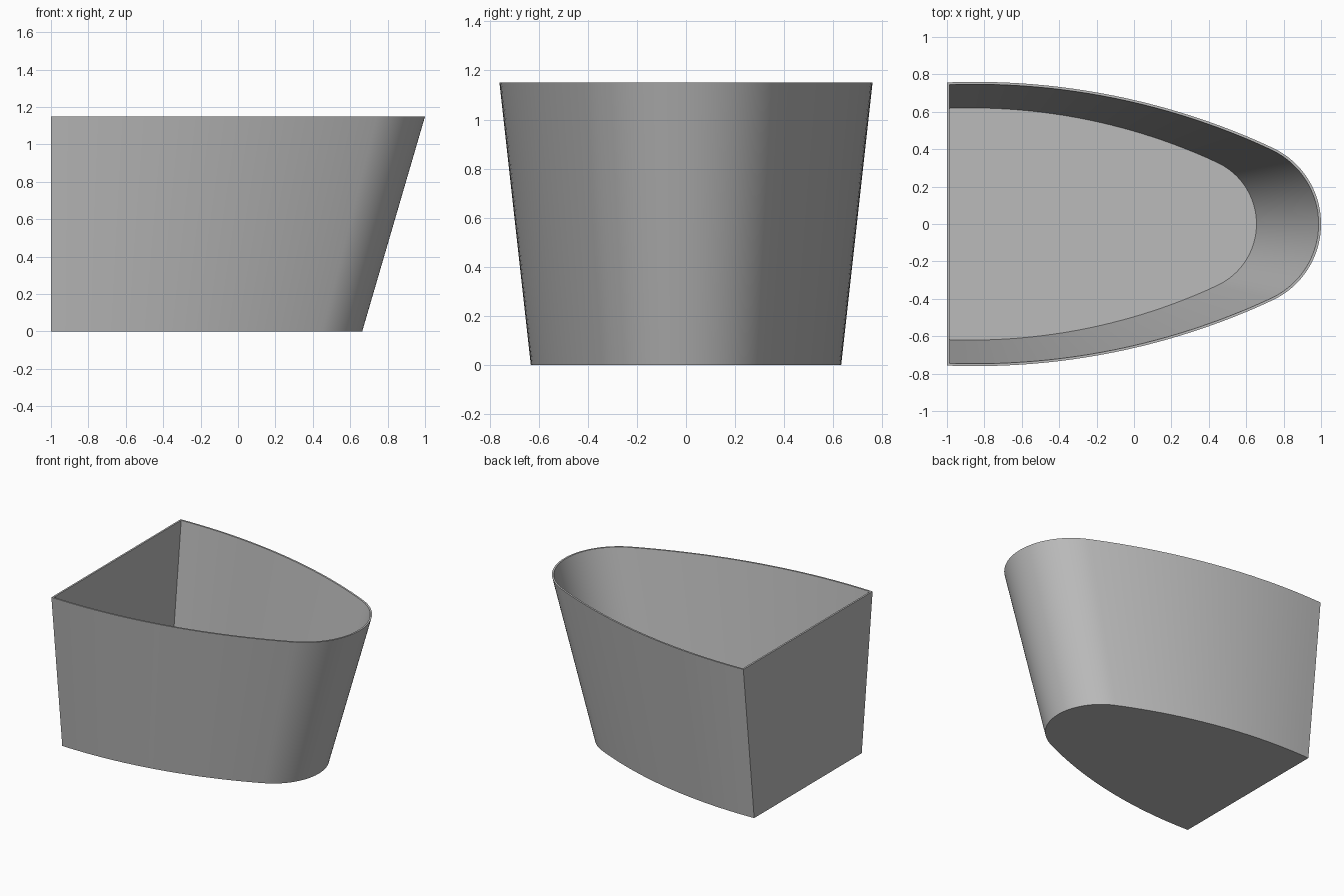
import bpy
import bmesh
from math import asin, sin, cos, pi, radians

cube = bpy.data.objects.get("Cube")
if cube:
    bpy.data.objects.remove(cube, do_unlink=True)

HEIGHT = 1.15
WALL = 0.013
BASE_SCALE = 0.832      # floor outline relative to the rim
BACK = -1.0
NOSE_R, SIDE_R = 0.45, 3.77
HALF_WIDTH, APEX_X = 0.76, -0.85


def outline(z, inset):
    """Back corner, long side arc, round nose, then the mirrored side."""
    s = BASE_SCALE + (1 - BASE_SCALE) * z / HEIGHT
    nose_x = BACK + s * (1 - NOSE_R - BACK)
    apex_x = BACK + s * (APEX_X - BACK)
    side_r, nose_r = s * SIDE_R - inset, s * NOSE_R - inset
    side_y = s * (HALF_WIDTH - SIDE_R)
    joint = asin((nose_x - apex_x) / (side_r - nose_r))
    start = asin((BACK + inset - apex_x) / side_r)
    half = []
    for i in range(24):
        a = start + (joint - start) * i / 24
        half.append((apex_x + side_r * sin(a), side_y + side_r * cos(a)))
    for i in range(25):
        a = joint + (pi / 2 - joint) * i / 24
        half.append((nose_x + nose_r * sin(a), nose_r * cos(a)))
    return half + [(x, -y) for x, y in reversed(half[:-1])]


# Grey plastic
grey = bpy.data.materials.new("grey")
grey.use_nodes = True
colour = (0.5, 0.5, 0.5, 1)
grey.diffuse_color = colour
grey.node_tree.nodes["Principled BSDF"].inputs["Base Color"].default_value = colour

# Open tapered bin: outer shell, rim, inner shell and floor
bm = bmesh.new()
levels = [(0, 0), (HEIGHT, 0), (HEIGHT, WALL), (WALL, WALL)]
rings = [[bm.verts.new((x, y, z)) for x, y in outline(z, inset)]
         for z, inset in levels]
for low, high in zip(rings, rings[1:]):
    for i in range(len(low)):
        j = (i + 1) % len(low)
        bm.faces.new((low[i], low[j], high[j], high[i]))
bm.faces.new(rings[0])
bm.faces.new(rings[-1])
bmesh.ops.recalc_face_normals(bm, faces=bm.faces)
mesh = bpy.data.meshes.new("tapered_bin")
bm.to_mesh(mesh)
bm.free()
mesh.materials.append(grey)
tapered_bin = bpy.data.objects.new("tapered_bin", mesh)
bpy.context.collection.objects.link(tapered_bin)

# Smooth walls with crisp corners
bpy.ops.object.select_all(action="DESELECT")
tapered_bin.select_set(True)
bpy.context.view_layer.objects.active = tapered_bin
bpy.ops.object.shade_smooth_by_angle(angle=radians(30))
